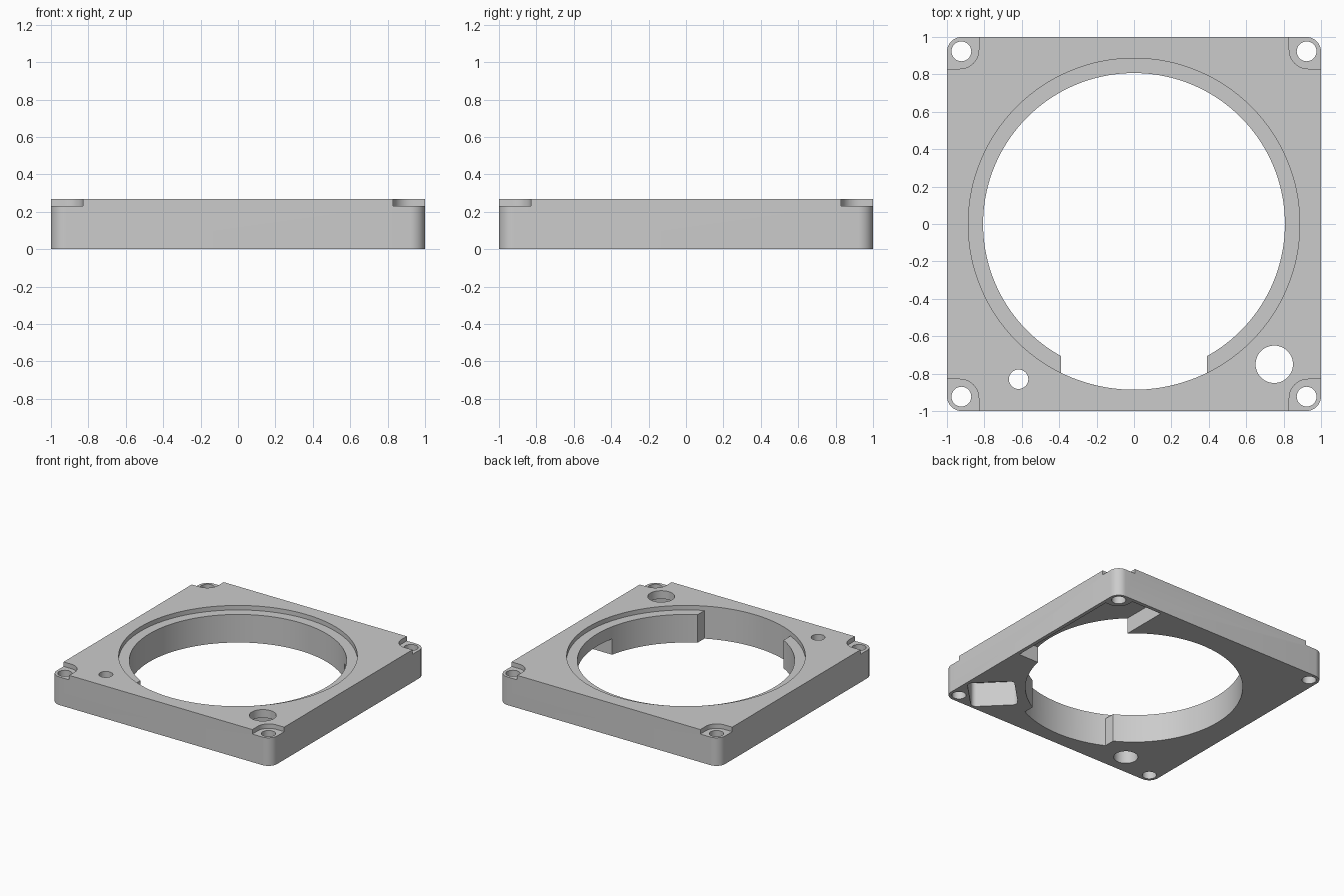
import bpy, bmesh
from math import cos, sin, pi, radians

cube = bpy.data.objects.get("Cube")
if cube:
    bpy.data.objects.remove(cube, do_unlink=True)

HEIGHT = 0.267      # overall thickness
LEDGE = 0.23        # floor of the shallow top recesses
POCKET = 0.13       # ceiling of the underside pockets
BORE, RIM = 0.807, 0.886

grey = bpy.data.materials.new("grey plastic")
grey.use_nodes = True
GREY = (0.6, 0.6, 0.6, 1)
grey.diffuse_color = GREY
grey.node_tree.nodes["Principled BSDF"].inputs["Base Color"].default_value = GREY


def arc(cx, cy, r, start, end, steps=10):
    """Points along an arc, angles in degrees."""
    angles = [radians(start + (end - start) * i / steps) for i in range(steps + 1)]
    return [(cx + r * cos(a), cy + r * sin(a)) for a in angles]


def circle(cx, cy, r, sides=32):
    return arc(cx, cy, r, 0, 360, sides)[:-1]


def rounded_square(cx, cy, half, r, turn=0):
    """Square with round corners, turned about its centre."""
    points = []
    k = half - r
    for i, (sx, sy) in enumerate([(1, 1), (-1, 1), (-1, -1), (1, -1)]):
        points += arc(sx * k, sy * k, r, 90 * i, 90 * i + 90)
    c, s = cos(radians(turn)), sin(radians(turn))
    return [(cx + x * c - y * s, cy + x * s + y * c) for x, y in points]


def prism(name, points, z0, z1):
    """Extrude a flat outline from z0 up to z1."""
    bm = bmesh.new()
    face = bm.faces.new([bm.verts.new((x, y, z0)) for x, y in points])
    out = bmesh.ops.extrude_face_region(bm, geom=[face])
    moved = [v for v in out["geom"] if isinstance(v, bmesh.types.BMVert)]
    bmesh.ops.translate(bm, verts=moved, vec=(0, 0, z1 - z0))
    bmesh.ops.recalc_face_normals(bm, faces=bm.faces)
    mesh = bpy.data.meshes.new(name)
    bm.to_mesh(mesh)
    bm.free()
    obj = bpy.data.objects.new(name, mesh)
    bpy.context.collection.objects.link(obj)
    mesh.materials.append(grey)
    return obj


# Square frame plate
frame = prism("frame_plate", rounded_square(0, 0, 1, 0.08), 0, HEIGHT)
bpy.context.view_layer.objects.active = frame
frame.select_set(True)


def cut(points, z0, z1):
    """Subtract a prism from the frame."""
    cutter = prism("cutter", points, z0, z1)
    cutter.hide_render = True
    mod = frame.modifiers.new("cut", "BOOLEAN")
    mod.operation = "DIFFERENCE"
    mod.solver = "EXACT"
    mod.object = cutter
    bpy.ops.object.modifier_apply(modifier=mod.name)
    bpy.data.objects.remove(cutter, do_unlink=True)


TOP, UNDER = HEIGHT + 0.1, -0.1

# Main bore and the shallow seat around its top
cut(circle(0, 0, BORE, 128), UNDER, TOP)
cut(circle(0, 0, RIM, 128), LEDGE, TOP)

# Front notch: the wide radius carried all the way down
notch_angle = 63.9
notch = arc(0, 0, RIM, 270 - 90 + notch_angle, 360 - notch_angle, 24)
cut([(0.39, -0.5), (-0.39, -0.5)] + notch, UNDER, TOP)

# Corner recesses and screw holes
for sx in (-1, 1):
    for sy in (-1, 1):
        recess = arc(0.93, 0.93, 0.1, 180, 270) + [(1.1, 0.83), (1.1, 1.1), (0.83, 1.1)]
        cut([(sx * x, sy * y) for x, y in recess], LEDGE, TOP)
        cut(circle(sx * 0.923, sy * 0.923, 0.053), UNDER, TOP)

# Large hole with a turned square pocket beneath
cut(circle(0.75, -0.75, 0.1, 48), UNDER, TOP)
cut(rounded_square(0.745, -0.745, 0.175, 0.04, 45), UNDER, 0.2)

# Small hole with a wider bore beneath
cut(circle(-0.617, -0.83, 0.052), UNDER, TOP)
cut(circle(-0.617, -0.83, 0.09), UNDER, POCKET)

# Underside pocket along one side, leaving a boss around the screw hole
boss = arc(0.93, 0.93, 0.1, 270, 180)
cut([(0.555, -0.17), (0.97, -0.17), (0.97, 0.83)] + boss
    + [(0.83, 0.97), (0.555, 0.97)], UNDER, POCKET)

bpy.ops.object.shade_smooth_by_angle(angle=pi / 6)
